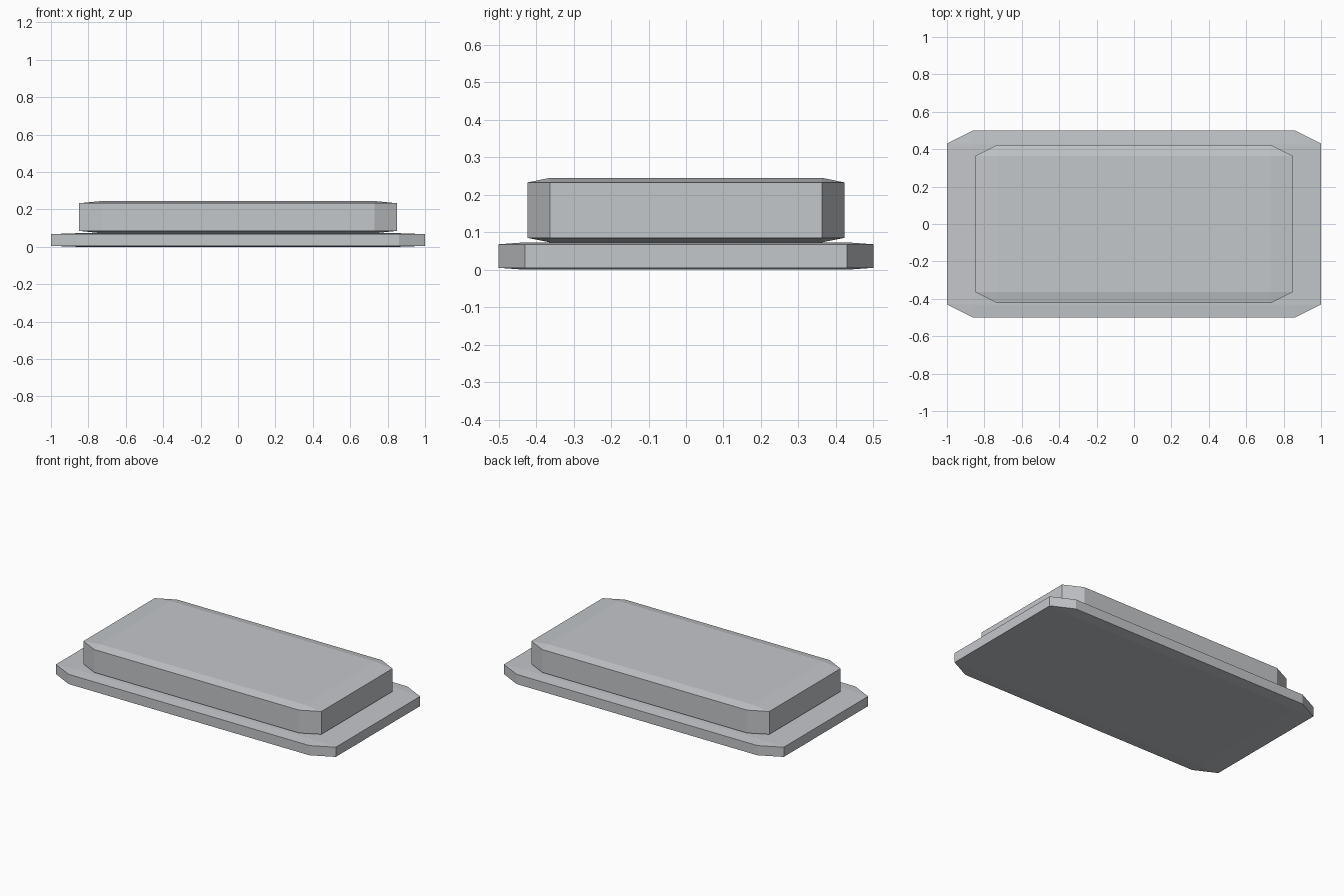
import bpy, bmesh
from mathutils import Matrix

cube = bpy.data.objects.get("Cube")
if cube:
    bpy.data.objects.remove(cube, do_unlink=True)

grey = bpy.data.materials.new("light grey")
grey.use_nodes = True
colour = (0.55, 0.57, 0.59, 1)
grey.diffuse_color = colour
grey.node_tree.nodes["Principled BSDF"].inputs["Base Color"].default_value = colour


def chamfered_slab(name, width, depth, bottom, top, bevel=0.07):
    """Unit cube with chamfered edges, then stretched so the chamfers stretch too."""
    bm = bmesh.new()
    bmesh.ops.create_cube(bm, size=1)
    bmesh.ops.bevel(bm, geom=bm.edges[:], offset=bevel, segments=1,
                    affect='EDGES', clamp_overlap=True)
    bmesh.ops.transform(bm, verts=bm.verts[:],
                        matrix=Matrix.Diagonal((width, depth, top - bottom, 1)))
    bmesh.ops.recalc_face_normals(bm, faces=bm.faces[:])
    mesh = bpy.data.meshes.new(name)
    bm.to_mesh(mesh)
    bm.free()
    mesh.materials.append(grey)
    obj = bpy.data.objects.new(name, mesh)
    obj.location.z = (bottom + top) / 2
    bpy.context.collection.objects.link(obj)
    return obj


# Wide thin plate on the ground, thicker block resting on it
chamfered_slab("base_plate", 2.0, 1.0, 0, 0.073)
chamfered_slab("upper_block", 1.7, 0.845, 0.073, 0.245)
